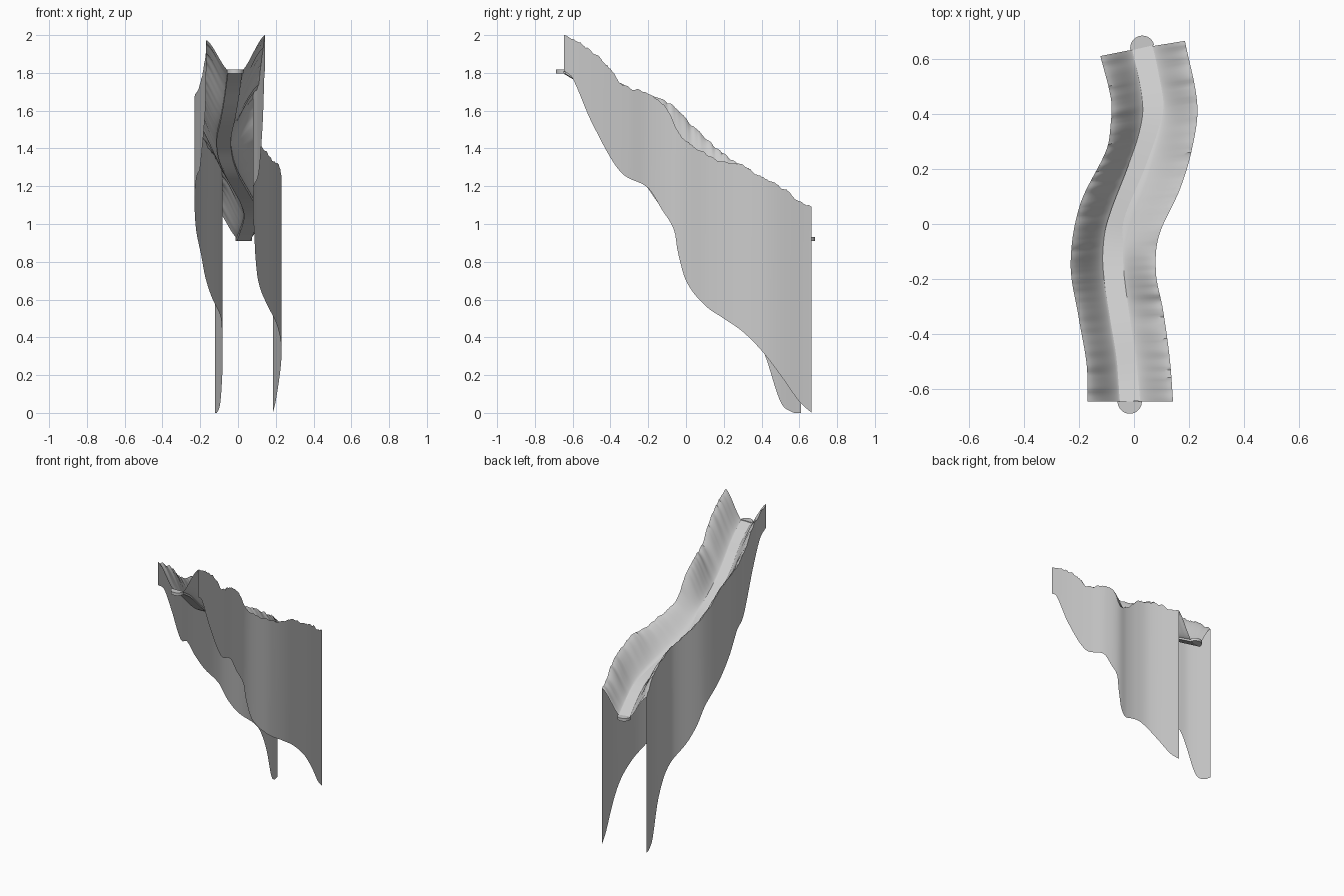
import bpy, bmesh, math, random

if "Cube" in bpy.data.objects:
    bpy.data.objects.remove(bpy.data.objects["Cube"])

random.seed(4)
ROWS, COLS = 150, 14

# Plan curves as (y, x) keys
RIVER_X = [(-.65, -.015), (-.5, -.03), (-.35, -.052), (-.2, -.072), (-.1, -.075),
           (0, -.06), (.2, .015), (.32, .055), (.42, .07), (.55, .05), (.65, .028)]
LEFT_X = [(-.645, -.168), (-.51, -.172), (-.345, -.2), (-.145, -.23), (.07, -.196),
          (.27, -.1), (.36, -.085), (.45, -.083), (.61, -.122)]
RIGHT_X = [(-.645, .142), (-.49, .13), (-.31, .105), (-.18, .08), (-.045, .09),
           (.127, .167), (.27, .21), (.43, .23), (.665, .185)]
# Height curves as (y, z) keys
RIVER_Z = [(-.65, 1.81), (-.55, 1.745), (-.35, 1.57), (-.1, 1.42), (.1, 1.25),
           (.3, 1.12), (.5, 1.0), (.66, .91)]
LEFT_TOP = [(-.645, 1.975), (-.5, 1.88), (-.345, 1.74), (-.15, 1.67), (-.05, 1.615),
            (0, 1.55), (.1, 1.46), (.2, 1.375), (.3, 1.31), (.5, 1.18), (.61, 1.09)]
RIGHT_TOP = [(-.645, 2.0), (-.5, 1.915), (-.4, 1.82), (-.35, 1.745), (-.2, 1.69),
             (-.1, 1.61), (-.05, 1.5), (0, 1.44), (.1, 1.375), (.2, 1.325),
             (.3, 1.31), (.4, 1.25), (.5, 1.2), (.6, 1.115), (.665, 1.09)]
LEFT_BOTTOM = [(-.645, 1.81), (-.58, 1.76), (-.5, 1.6), (-.35, 1.31), (-.25, 1.25),
               (-.14, 1.1), (-.05, .98), (.07, .84), (.13, .71), (.2, .6), (.35, .45),
               (.42, .3), (.5, .06), (.56, .005), (.61, 0)]
RIGHT_BOTTOM = [(-.645, 1.81), (-.6, 1.77), (-.5, 1.54), (-.35, 1.28), (-.2, 1.19),
                (-.13, 1.08), (-.06, .96), (-.045, .86), (0, .7), (.1, .57), (.2, .5),
                (.3, .43), (.4, .33), (.5, .2), (.6, .06), (.665, 0)]


def curve(keys, y):
    """Smooth cubic through the keys."""
    y = min(max(y, keys[0][0]), keys[-1][0])
    n = len(keys)
    i = next(k for k in range(n - 1) if y <= keys[k + 1][0])

    def slope(k):
        a, b = keys[max(k - 1, 0)], keys[min(k + 1, n - 1)]
        return (b[1] - a[1]) / (b[0] - a[0])
    (y0, v0), (y1, v1) = keys[i], keys[i + 1]
    h = y1 - y0
    t = (y - y0) / h
    return ((2 * t**3 - 3 * t**2 + 1) * v0 + (t**3 - 2 * t**2 + t) * h * slope(i)
            + (3 * t**2 - 2 * t**3) * v1 + (t**3 - t**2) * h * slope(i + 1))


def finish(name, bm):
    mesh = bpy.data.meshes.new(name)
    bm.to_mesh(mesh)
    bm.free()
    ob = bpy.data.objects.new(name, mesh)
    bpy.context.collection.objects.link(ob)
    bpy.ops.object.select_all(action='DESELECT')
    ob.select_set(True)
    bpy.context.view_layer.objects.active = ob
    bpy.ops.object.shade_smooth_by_angle(angle=math.radians(35))
    return ob


def grid(name, rows):
    """Sheet from a list of equally long point rows."""
    bm = bmesh.new()
    vs = [[bm.verts.new(p) for p in row] for row in rows]
    for a, b in zip(vs, vs[1:]):
        for j in range(len(a) - 1):
            bm.faces.new((a[j], a[j + 1], b[j + 1], b[j]))
    return finish(name, bm)


def ridges():
    """Random erosion offsets, smoothed along the valley."""
    r = [random.uniform(-.02, .02) for _ in range(ROWS + 2)]
    r = [(r[i] + r[i + 1] + r[i + 2]) / 3 for i in range(ROWS)]
    r[0] = r[-1] = 0
    return r


def side(y_end, xs, tops):
    noise = ridges()
    pts = []
    for i in range(ROWS):
        y = -.645 + (y_end + .645) * i / (ROWS - 1)
        pts.append((curve(xs, y), y, curve(tops, y) + noise[i] * .6))
    return pts


left = side(.61, LEFT_X, LEFT_TOP)
right = side(.665, RIGHT_X, RIGHT_TOP)
middle = []
for i in range(ROWS):
    y = -.645 + 1.285 * i / (ROWS - 1)
    middle.append((curve(RIVER_X, y), y, curve(RIVER_Z, y)))


def bank(edge, centre):
    """Points from the valley floor out to the rim."""
    pts = []
    for j in range(1, COLS + 1):
        u = j / COLS
        w = max(0, (u - .2) / .8)
        rise = .45 * w + .55 * w * w * (3 - 2 * w)
        pts.append((centre[0] + (edge[0] - centre[0]) * u,
                    centre[1] + (edge[1] - centre[1]) * u,
                    centre[2] + (edge[2] - centre[2]) * rise))
    return pts


# Valley terrain with both banks
grid("valley_terrain", [bank(l, c)[::-1] + [c] + bank(r, c)
                        for l, c, r in zip(left, middle, right)])

# Hanging side walls
for name, edge, low, flip in (("left_wall", left, LEFT_BOTTOM, 1),
                              ("right_wall", right, RIGHT_BOTTOM, -1)):
    grid(name, [[(x, y, curve(low, y)), (x, y, z)][::flip] for x, y, z in edge])

# River: thin solid ribbon with round flat ends
W, H = .038, .01
path = middle[::2] + [middle[-1]]
tangents = []
for i in range(len(path)):
    a, b = path[max(i - 1, 0)], path[min(i + 1, len(path) - 1)]
    d = math.hypot(b[0] - a[0], b[1] - a[1])
    tangents.append(((b[0] - a[0]) / d, (b[1] - a[1]) / d))
rows = []
for (x, y, z), (tx, ty) in zip(path, tangents):
    l, r = (x - ty * W, y + tx * W), (x + ty * W, y - tx * W)
    rows.append([(*l, z - H), (*r, z - H), (*r, z + H * .6), (*l, z + H * .6), (*l, z - H)])
grid("river", rows)

# Round river ends
for name, p, t in (("river_source", path[0], -math.pi / 2),
                   ("river_mouth", path[-1], math.atan2(tangents[-1][1], tangents[-1][0]))):
    bm = bmesh.new()
    ring = [bm.verts.new((p[0] + .044 * math.cos(t + a), p[1] + .044 * math.sin(t + a), p[2] - H))
            for a in [math.pi * (k / 20 - .5) for k in range(21)]]
    face = bm.faces.new(ring)
    out = bmesh.ops.extrude_face_region(bm, geom=[face], use_keep_orig=True)
    for v in out["geom"]:
        if isinstance(v, bmesh.types.BMVert):
            v.co.z += 2 * H
    bmesh.ops.recalc_face_normals(bm, faces=bm.faces)
    finish(name, bm)
